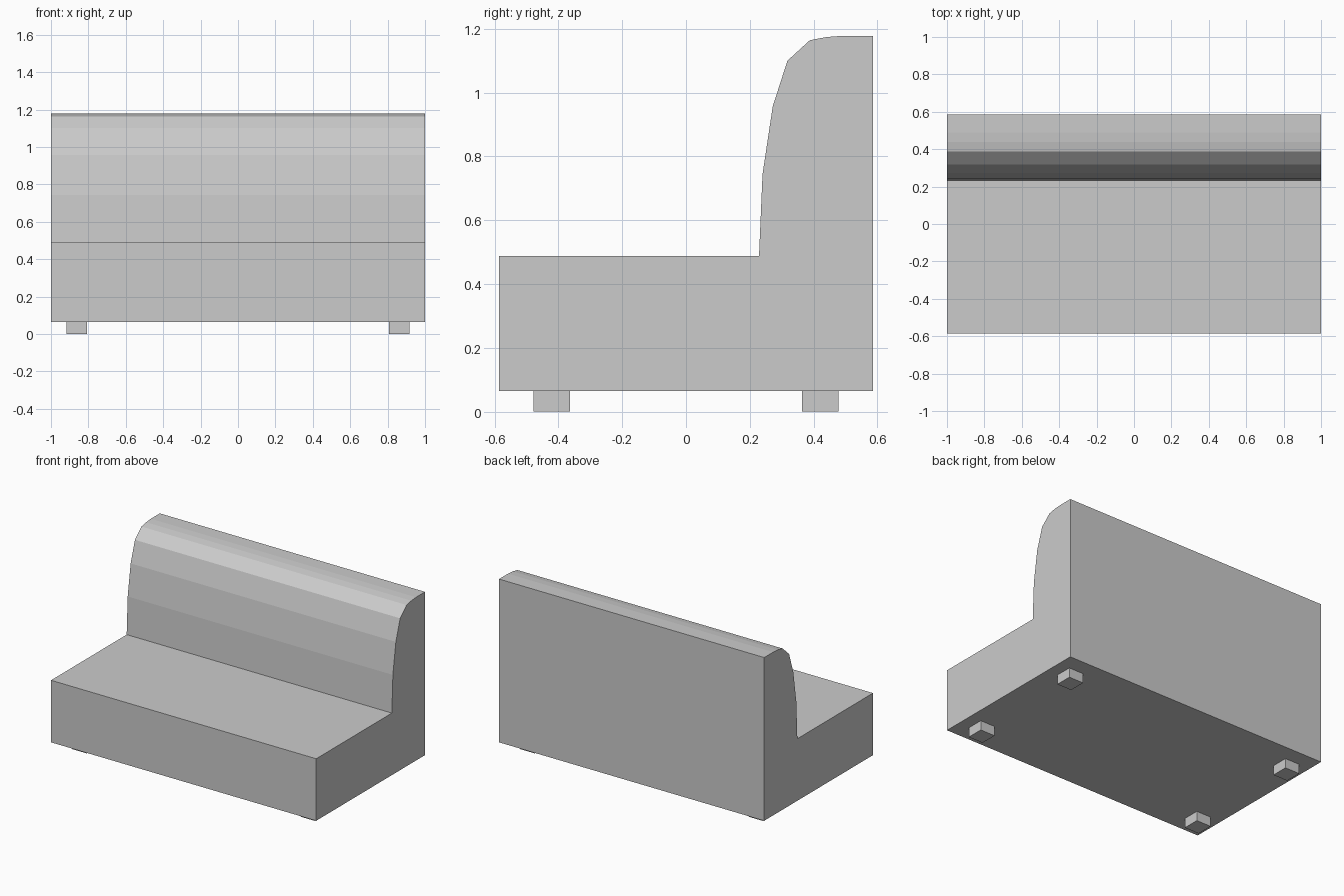
import bpy, bmesh

if "Cube" in bpy.data.objects:
    bpy.data.objects.remove(bpy.data.objects["Cube"])

LEG_H = 0.065


def prism(name, profile, x0, x1):
    """Extrude a closed (y, z) profile along x."""
    bm = bmesh.new()
    face = bm.faces.new([bm.verts.new((x0, y, z)) for y, z in profile])
    ext = bmesh.ops.extrude_face_region(bm, geom=[face])
    moved = [v for v in ext["geom"] if isinstance(v, bmesh.types.BMVert)]
    bmesh.ops.translate(bm, verts=moved, vec=(x1 - x0, 0, 0))
    bmesh.ops.recalc_face_normals(bm, faces=bm.faces)
    mesh = bpy.data.meshes.new(name)
    bm.to_mesh(mesh)
    bm.free()
    obj = bpy.data.objects.new(name, mesh)
    bpy.context.collection.objects.link(obj)
    return obj


# Seat and curved backrest as one side profile
profile = [
    (-0.586, LEG_H), (0.586, LEG_H), (0.586, 1.178),
    (0.49, 1.178), (0.439, 1.174), (0.388, 1.164), (0.318, 1.10),
    (0.272, 0.957), (0.24, 0.744), (0.229, 0.488),
    (-0.586, 0.488),
]
prism("sofa_body", profile, -1.0, 1.0)

# Four block legs
for y, row in ((-0.421, "front"), (0.421, "back")):
    for x, side in ((-0.862, "left"), (0.862, "right")):
        foot = [(y - 0.057, 0), (y + 0.057, 0),
                (y + 0.057, LEG_H), (y - 0.057, LEG_H)]
        prism(f"{row}_{side}_leg", foot, x - 0.055, x + 0.055)
